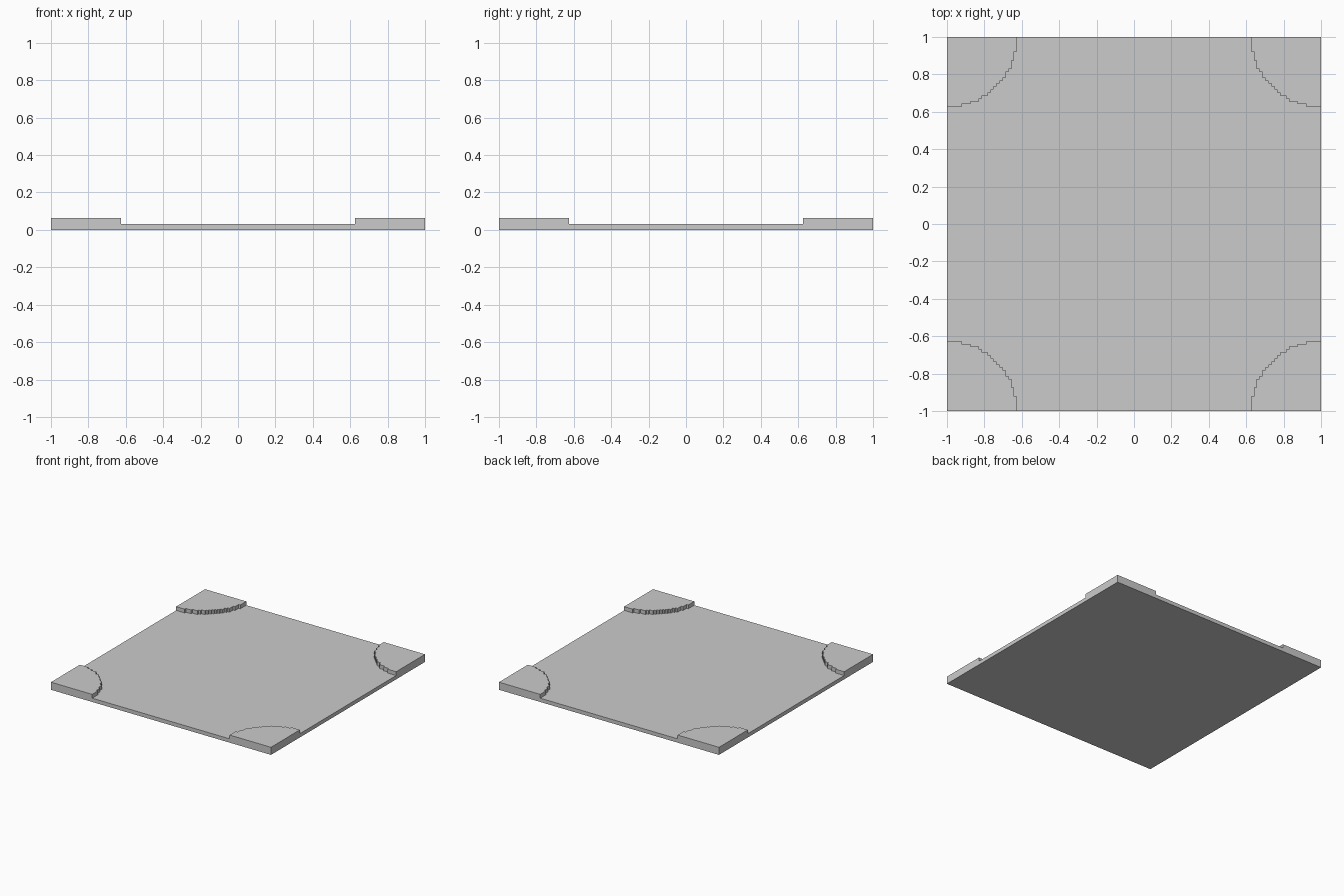
import bpy, bmesh, math
from mathutils import Matrix, Vector

if "Cube" in bpy.data.objects:
    bpy.data.objects.remove(bpy.data.objects["Cube"])

STEP = 1 / 64      # size of one stair step
R = 24             # corner radius in steps
LOW, HIGH = 2 * STEP, 4 * STEP
OVER = 4           # cutter overshoot in steps


def make_object(name, bm):
    bmesh.ops.recalc_face_normals(bm, faces=bm.faces)
    mesh = bpy.data.meshes.new(name)
    bm.to_mesh(mesh)
    bm.free()
    obj = bpy.data.objects.new(name, mesh)
    bpy.context.collection.objects.link(obj)
    return obj


def column_height(i):
    # number of steps inside the quarter circle at column i
    if i >= R:
        return -OVER
    return round(math.sqrt(R * R - (i + 0.5) ** 2))


# Full-height square plate
bm = bmesh.new()
bmesh.ops.create_cube(bm, size=1, matrix=Matrix.Translation((0, 0, HIGH / 2))
                      @ Matrix.Diagonal((2, 2, HIGH, 1)))
plate = make_object("plate_with_raised_corners", bm)

# Stepped quarter-circle profile, measured inward from a corner
profile = [(-OVER, R)]
for i in range(R):
    a, b = column_height(i), column_height(i + 1)
    if a != b:
        profile += [(i + 1, a), (i + 1, b)]

# Cross-shaped cutter that recesses everything except the four corners
bm = bmesh.new()
verts = []
for k in range(4):
    turn = Matrix.Rotation(k * math.pi / 2, 3, 'Z')
    for u, v in profile:
        verts.append(bm.verts.new(turn @ Vector((1 - u * STEP, 1 - v * STEP, LOW))))
face = bm.faces.new(verts)
top = bmesh.ops.extrude_face_region(bm, geom=[face])["geom"]
bmesh.ops.translate(bm, vec=(0, 0, 0.2),
                    verts=[g for g in top if isinstance(g, bmesh.types.BMVert)])
cutter = make_object("recess_cutter", bm)
cutter.hide_render = True
cutter.display_type = 'WIRE'

cut = plate.modifiers.new("recess", 'BOOLEAN')
cut.operation = 'DIFFERENCE'
cut.solver = 'EXACT'
cut.object = cutter
